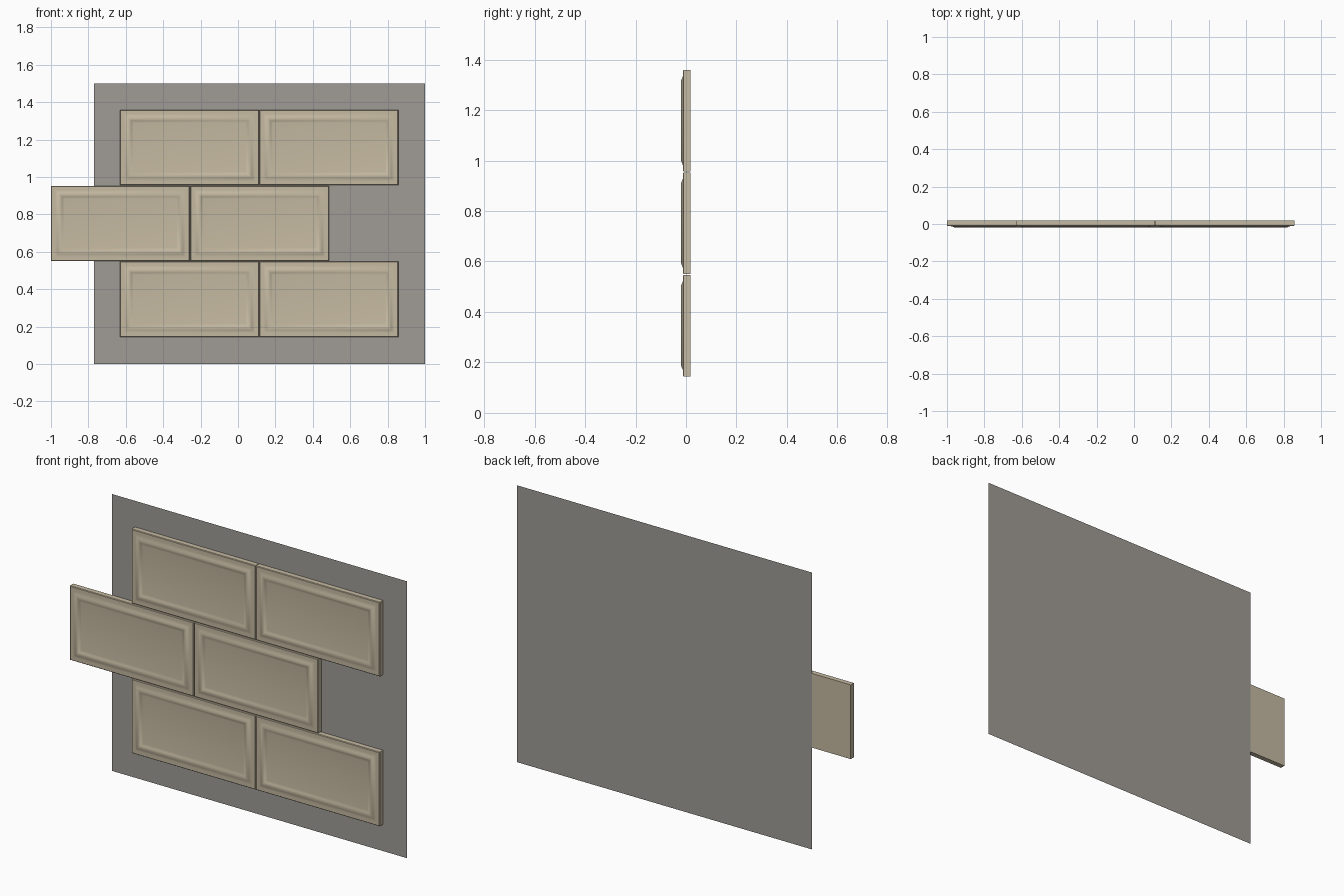
import bpy, bmesh

if "Cube" in bpy.data.objects:
    bpy.data.objects.remove(bpy.data.objects["Cube"])


def material(name, rgb):
    m = bpy.data.materials.new(name)
    m.diffuse_color = (*rgb, 1)
    m.use_nodes = True
    m.node_tree.nodes["Principled BSDF"].inputs["Base Color"].default_value = m.diffuse_color
    return m


cream = material("cream_tile", (0.56, 0.49, 0.36))
grey = material("grey_backing", (0.35, 0.33, 0.30))


def make_object(name, bm, mat):
    mesh = bpy.data.meshes.new(name)
    bm.to_mesh(mesh)
    bm.free()
    mesh.materials.append(mat)
    ob = bpy.data.objects.new(name, mesh)
    bpy.context.collection.objects.link(ob)
    return ob


# Tile cross-section: (inset from edge, y), back to front, with a moulded ridge
PROFILE = [(0, 0.018), (0, -0.009), (0.003, -0.012), (0.022, -0.012),
           (0.029, -0.0135), (0.036, -0.017), (0.042, -0.0193), (0.048, -0.02),
           (0.053, -0.0193), (0.058, -0.017), (0.063, -0.0145), (0.070, -0.0135)]
W, H = 0.742, 0.402


def make_tile(name, x, z):
    bm = bmesh.new()
    rings = []
    for inset, y in PROFILE:
        a, b = W / 2 - inset, H / 2 - inset
        rings.append([bm.verts.new((x + sx * a, y, z + sz * b))
                      for sx, sz in ((-1, -1), (1, -1), (1, 1), (-1, 1))])
    for r, s in zip(rings, rings[1:]):
        for i in range(4):
            j = (i + 1) % 4
            bm.faces.new((r[i], r[j], s[j], s[i]))
    bm.faces.new(rings[0])
    bm.faces.new(rings[-1])
    bmesh.ops.recalc_face_normals(bm, faces=bm.faces)
    ob = make_object(name, bm, cream)
    bpy.ops.object.select_all(action='DESELECT')
    ob.select_set(True)
    bpy.context.view_layer.objects.active = ob
    bpy.ops.object.shade_smooth_by_angle(angle=0.6)


# Three courses of two tiles, the middle one shifted half a tile
for row, left in enumerate((-0.63, -1.0, -0.63)):
    for col in range(2):
        make_tile(f"tile_{row + 1}_{col + 1}",
                  left + W / 2 + col * 0.745, 0.145 + H / 2 + row * 0.406)

# Flat backing sheet behind the tiles
bm = bmesh.new()
bm.faces.new([bm.verts.new((x, 0.019, z))
              for x, z in ((-0.77, 0), (1, 0), (1, 1.5), (-0.77, 1.5))])
make_object("backing_sheet", bm, grey)
